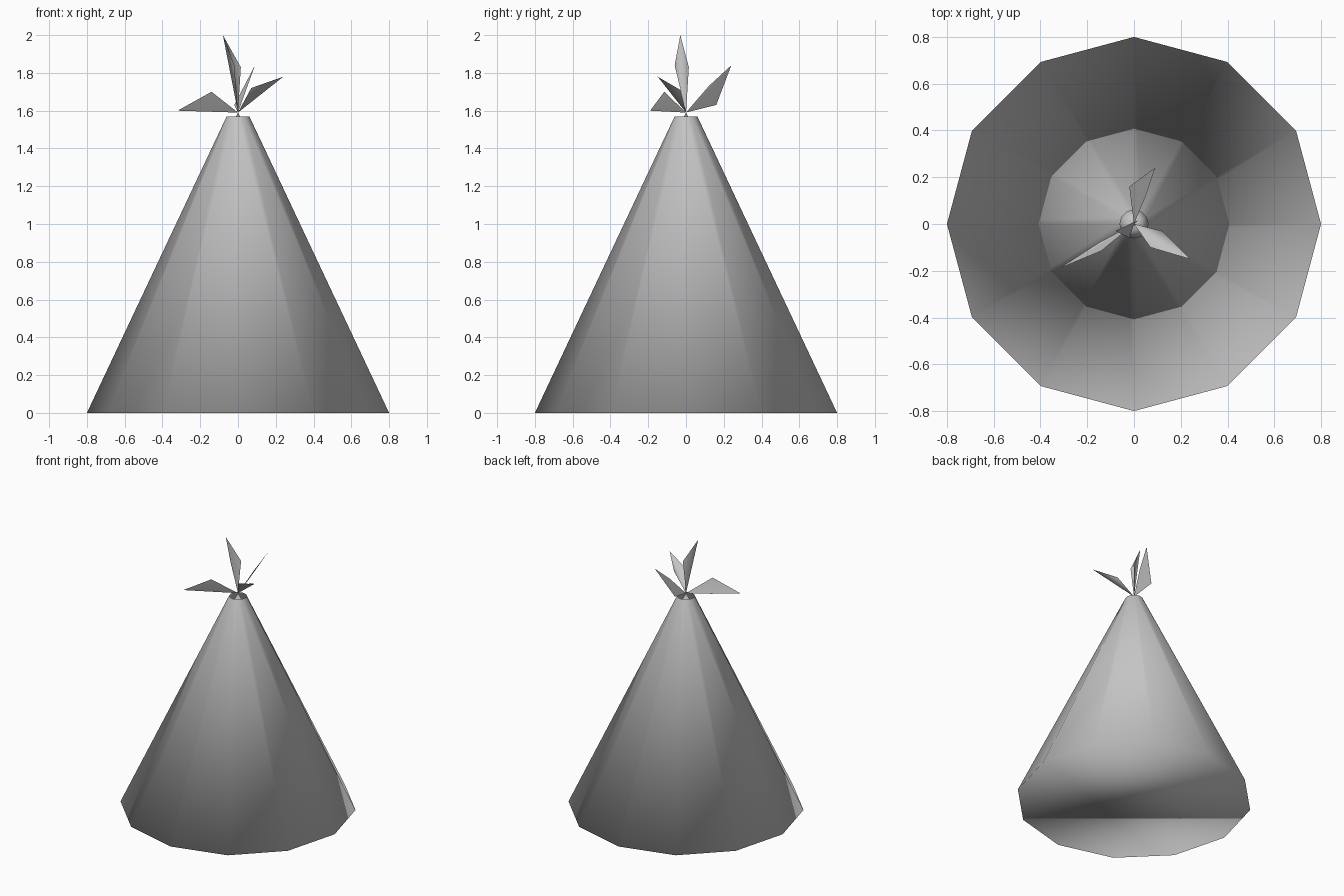
import bpy
import bmesh
from mathutils import Matrix

cube = bpy.data.objects.get("Cube")
if cube:
    bpy.data.objects.remove(cube, do_unlink=True)

# Single plain grey
grey = bpy.data.materials.new("plain_grey")
grey.use_nodes = True
grey.diffuse_color = (0.55, 0.55, 0.55, 1)
bsdf = grey.node_tree.nodes["Principled BSDF"]
bsdf.inputs["Base Color"].default_value = grey.diffuse_color
bsdf.inputs["Roughness"].default_value = 0.8


def finish(name, bm):
    """Turn a bmesh into a smooth-shaded object."""
    for face in bm.faces:
        face.smooth = True
    mesh = bpy.data.meshes.new(name)
    bm.to_mesh(mesh)
    bm.free()
    mesh.materials.append(grey)
    obj = bpy.data.objects.new(name, mesh)
    bpy.context.collection.objects.link(obj)
    return obj


def cone(name, bottom, top, low, high, sides):
    """Cone from low to high, with a closed base and an open top."""
    bm = bmesh.new()
    bmesh.ops.create_cone(bm, cap_ends=True, segments=sides,
                          radius1=bottom, radius2=top, depth=high - low,
                          matrix=Matrix.Translation((0, 0, (low + high) / 2)))
    caps = [f for f in bm.faces if f.normal.z > 0.99]
    bmesh.ops.delete(bm, geom=caps, context='FACES_ONLY')
    bmesh.ops.remove_doubles(bm, verts=bm.verts, dist=0.0001)
    return finish(name, bm)


def leaf(name, side_a, tip, side_b):
    """Pointed leaf folded along the line from its root to its tip."""
    bm = bmesh.new()
    root, a, t, b = [bm.verts.new(p) for p in (ROOT, side_a, tip, side_b)]
    bm.faces.new((root, a, t))
    bm.faces.new((root, t, b))
    return finish(name, bm)


# Body and the small core showing in its open top
cone("body", 0.8, 0.06, 0, 1.57, 12)
cone("core", 0.1, 0, 1.4, 1.59, 12)

# Tuft of four leaves
ROOT = (0, 0, 1.59)
leaf("right_leaf", (-0.14, -0.115, 1.70), (-0.32, -0.19, 1.60), (-0.15, -0.08, 1.595))
leaf("upright_leaf", (0.015, 0.015, 1.83), (-0.08, -0.03, 2.0), (-0.02, -0.06, 1.84))
leaf("back_leaf", (-0.02, 0.16, 1.63), (0.09, 0.24, 1.84), (0.05, 0.12, 1.73))
leaf("left_leaf", (0.12, -0.03, 1.71), (0.24, -0.15, 1.78), (0.07, -0.10, 1.72))
